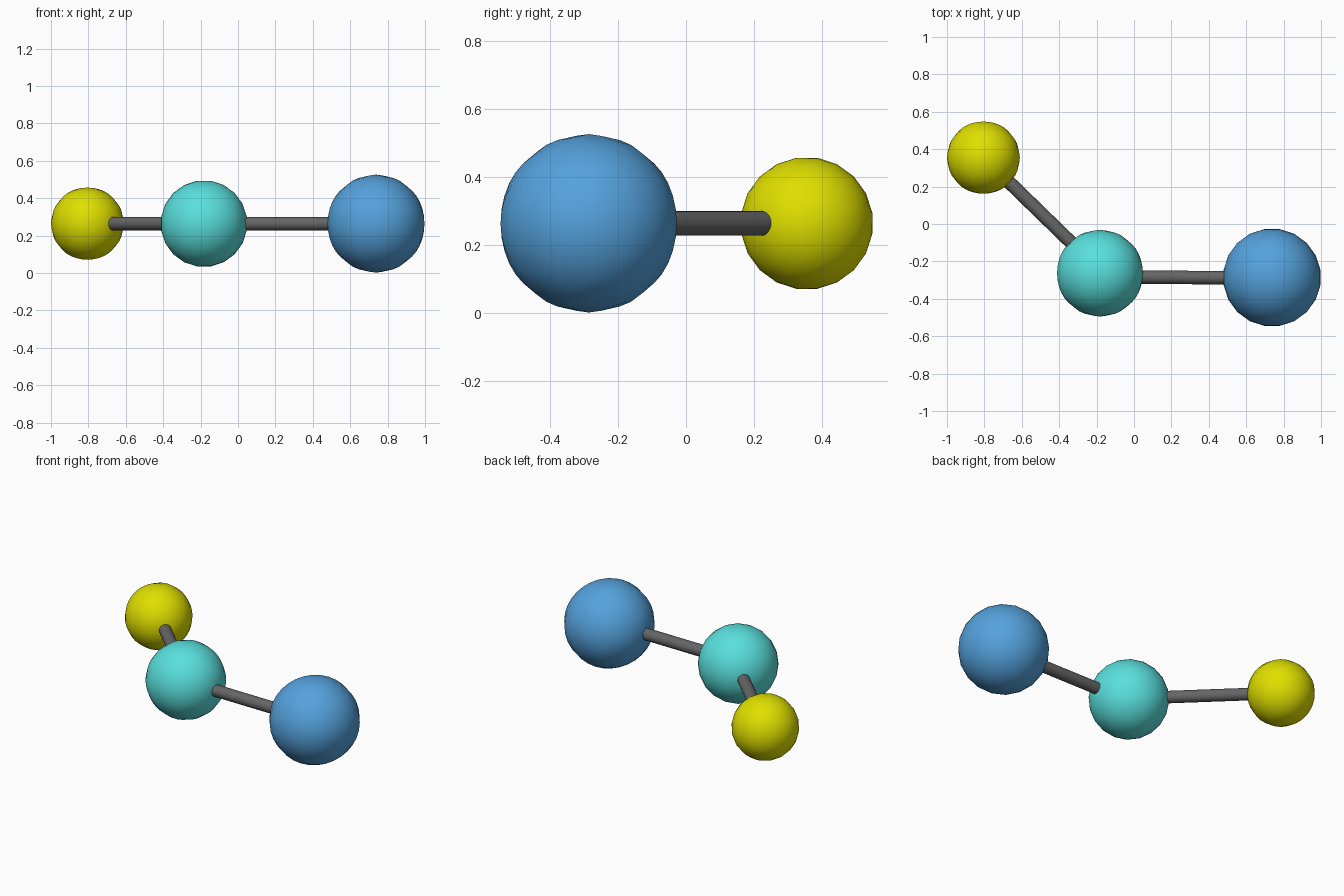
import bpy
from math import radians
from mathutils import Vector

if "Cube" in bpy.data.objects:
    bpy.data.objects.remove(bpy.data.objects["Cube"])

Z = 0.264  # common height of all centres


def paint(ob, name, rgb):
    mat = bpy.data.materials.new(name)
    mat.diffuse_color = (*rgb, 1)
    mat.use_nodes = True
    mat.node_tree.nodes["Principled BSDF"].inputs["Base Color"].default_value = mat.diffuse_color
    ob.data.materials.append(mat)


def ball(name, x, y, r, rgb, tilt):
    bpy.ops.mesh.primitive_uv_sphere_add(segments=32, ring_count=10, radius=r,
                                         location=(x, y, Z), rotation=tilt)
    ob = bpy.context.object
    ob.name = name
    bpy.ops.object.shade_smooth()
    paint(ob, name + "_colour", rgb)


def rod(name, a, b, r=0.036):
    a, b = Vector((*a, Z)), Vector((*b, Z))
    d = b - a
    bpy.ops.mesh.primitive_cylinder_add(vertices=24, radius=r, depth=d.length,
                                        location=(a + b) / 2,
                                        rotation=d.to_track_quat('Z', 'Y').to_euler())
    ob = bpy.context.object
    ob.name = name
    bpy.ops.object.shade_smooth_by_angle(angle=radians(40))
    paint(ob, name + "_colour", (0.13, 0.13, 0.13))


# Three balls, each with its pole tilted in a different plane
q = radians(45)
ball("large_ball", 0.738, -0.286, 0.262, (0.09, 0.36, 0.72), (radians(90), 0, q))
ball("middle_ball", -0.182, -0.263, 0.232, (0.1, 0.74, 0.72), (0, q, 0))
ball("small_ball", -0.805, 0.355, 0.195, (0.74, 0.74, 0.0), (q, 0, 0))

# Connecting rods meeting inside the middle ball
joint = (-0.148, -0.282)
rod("long_rod", joint, (0.738, -0.29))
rod("diagonal_rod", joint, (-0.805, 0.357))
